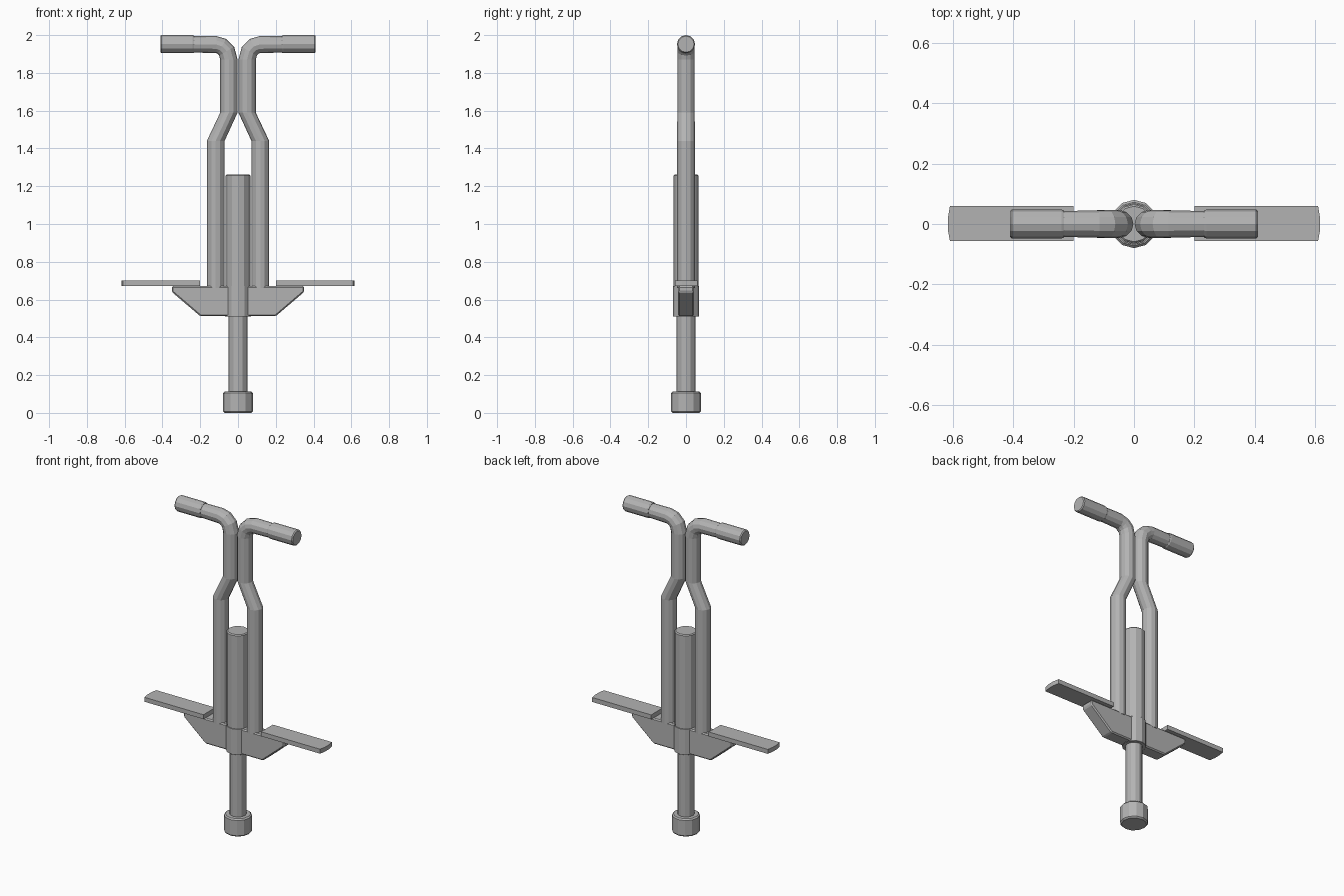
import bpy, bmesh
from math import sin, cos, pi, radians

cube = bpy.data.objects.get("Cube")
if cube:
    bpy.data.objects.remove(cube, do_unlink=True)

grey = bpy.data.materials.new("plain_grey")
grey.use_nodes = True
COLOUR = (0.45, 0.45, 0.45, 1)
grey.diffuse_color = COLOUR
grey.node_tree.nodes["Principled BSDF"].inputs["Base Color"].default_value = COLOUR

SIDES = 12


def finish(name, bm):
    bmesh.ops.recalc_face_normals(bm, faces=bm.faces)
    mesh = bpy.data.meshes.new(name)
    bm.to_mesh(mesh)
    bm.free()
    mesh.materials.append(grey)
    obj = bpy.data.objects.new(name, mesh)
    bpy.context.collection.objects.link(obj)
    return obj


def sweep(name, rings):
    """Capped tube through rings of (x, z, tilt in degrees, radius)."""
    bm = bmesh.new()
    loops = []
    for x, z, tilt, r in rings:
        t = radians(tilt)
        angles = [2 * pi * i / SIDES for i in range(SIDES)]
        loops.append([bm.verts.new((x + r * cos(a) * cos(t), r * sin(a),
                                    z - r * cos(a) * sin(t))) for a in angles])
    for low, high in zip(loops, loops[1:]):
        for i in range(SIDES):
            j = (i + 1) % SIDES
            bm.faces.new((low[i], low[j], high[j], high[i]))
    bm.faces.new(loops[0])
    bm.faces.new(loops[-1])
    return finish(name, bm)


def post(name, radius, bottom, top, edge):
    """Upright cylinder with small chamfers at both rims."""
    return sweep(name, [(0, bottom, 0, radius - edge), (0, bottom + edge, 0, radius),
                        (0, top - edge, 0, radius), (0, top, 0, radius - edge)])


def extrude(name, points, move):
    """Prism made by moving a flat outline along a vector."""
    bm = bmesh.new()
    face = bm.faces.new([bm.verts.new(p) for p in points])
    moved = bmesh.ops.extrude_face_region(bm, geom=[face])["geom"]
    bmesh.ops.translate(bm, vec=move,
                        verts=[v for v in moved if isinstance(v, bmesh.types.BMVert)])
    return finish(name, bm)


# Central column
post("rubber_foot", 0.08, 0, 0.112, 0.008)
post("plunger_shaft", 0.049, 0.1, 0.55, 0.001)
post("lower_collar", 0.069, 0.51, 0.672, 0.001)
post("spring_housing", 0.065, 0.66, 1.262, 0.006)

# Bracket under the foot plates, with chamfered edges
outline = [(-0.35, 0.672), (-0.35, 0.64), (-0.2, 0.512),
           (0.2, 0.512), (0.35, 0.64), (0.35, 0.672)]
bracket = extrude("bracket", [(x, -0.042, z) for x, z in outline], (0, 0.084, 0))
bevel = bracket.modifiers.new("edge_chamfer", "BEVEL")
bevel.width = 0.007
bevel.segments = 1

# Paired tubes, grips and foot plates
for side, s in (("left", 1), ("right", -1)):
    path = [(0.118, 0.66, 0, 0.047), (0.118, 1.44, 0, 0.047),
            (0.048, 1.59, 0, 0.046), (0.048, 1.87, 0, 0.046),
            (0.06, 1.915, 30, 0.046), (0.085, 1.94, 60, 0.046),
            (0.115, 1.95, 90, 0.045), (0.25, 1.951, 90, 0.043)]
    sweep(side + "_handle_tube", [(s * x, z, s * t, r) for x, z, t, r in path])

    grip = [(0.232, 0.045), (0.24, 0.048), (0.405, 0.048), (0.411, 0.043)]
    sweep(side + "_grip", [(s * x, 1.952, s * 90, r) for x, r in grip])

    plate = [(0.2, -0.057), (0.61, -0.057), (0.617, -0.02),
             (0.617, 0.02), (0.61, 0.06), (0.2, 0.06)]
    extrude(side + "_foot_plate", [(s * x, y, 0.672) for x, y in plate], (0, 0, 0.028))
